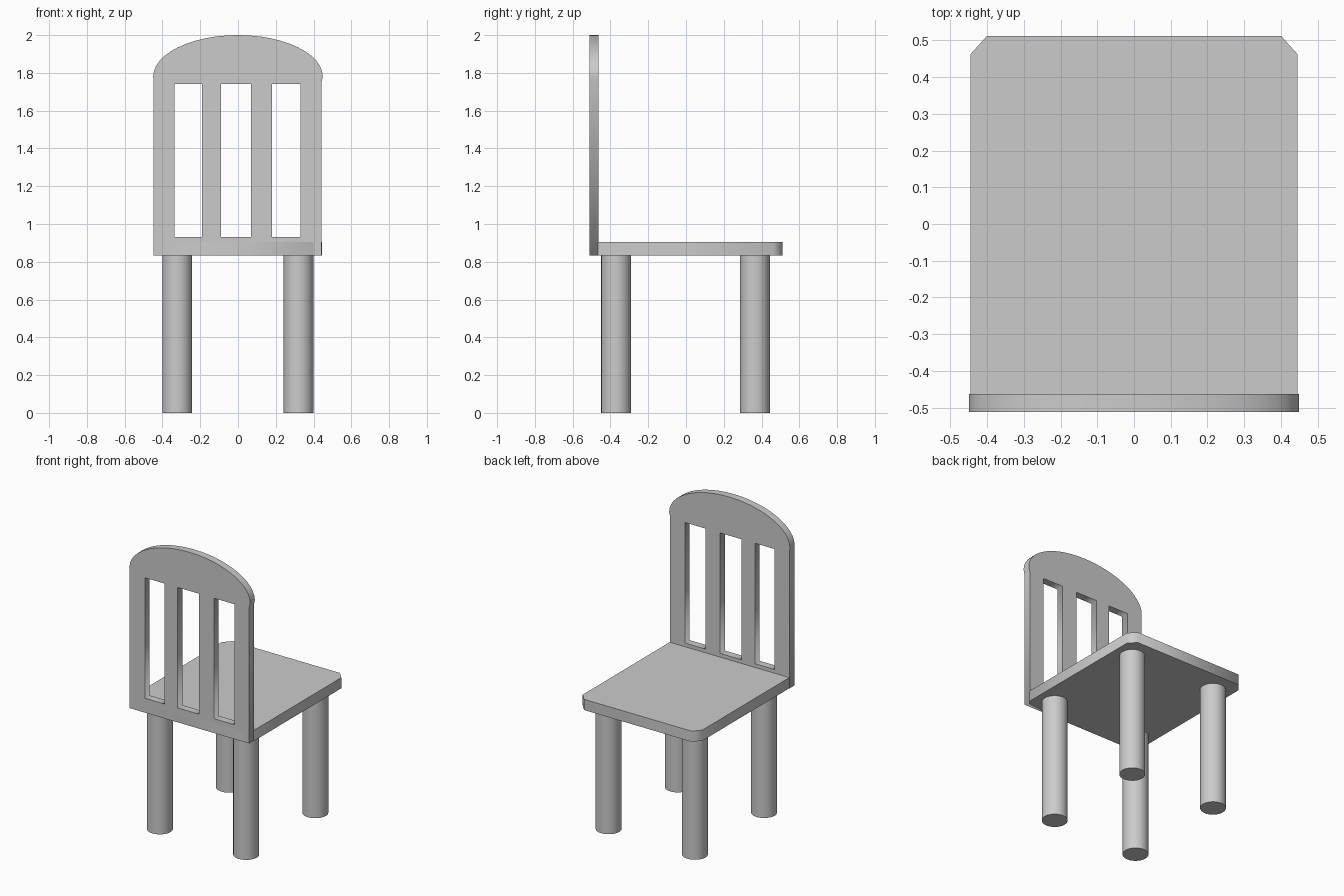
import bpy, bmesh, math

if "Cube" in bpy.data.objects:
    bpy.data.objects.remove(bpy.data.objects["Cube"])


def extrude_outline(name, outlines, half_depth):
    """Filled 2D outline (extra outlines become holes), extruded both ways, as a mesh."""
    curve = bpy.data.curves.new(name, 'CURVE')
    curve.dimensions = '2D'
    curve.fill_mode = 'BOTH'
    curve.extrude = half_depth
    for pts in outlines:
        spline = curve.splines.new('POLY')
        spline.points.add(len(pts) - 1)
        for p, (x, y) in zip(spline.points, pts):
            p.co = (x, y, 0, 1)
        spline.use_cyclic_u = True
    obj = bpy.data.objects.new(name, curve)
    bpy.context.collection.objects.link(obj)
    bpy.ops.object.select_all(action='DESELECT')
    obj.select_set(True)
    bpy.context.view_layer.objects.active = obj
    bpy.ops.object.convert(target='MESH')
    return bpy.context.object


# Seat: slab with clipped corners
W, D, CX, CY = 0.445, 0.512, 0.4, 0.462
seat = extrude_outline("seat", [[
    (-W, -CY), (-CX, -D), (CX, -D), (W, -CY),
    (W, CY), (CX, D), (-CX, D), (-W, CY)]], 0.036)
seat.location.z = 0.869

# Backrest: arched panel with three upright slots
arch = [(0.449 * math.cos(math.pi * i / 24), 1.78 + 0.22 * math.sin(math.pi * i / 24))
        for i in range(25)]
outer = [(-0.447, 0.833), (0.441, 0.833), (0.441, 1.745)] + arch + [(-0.447, 1.745)]
slots = [[(a, 0.93), (b, 0.93), (b, 1.74), (a, 1.74)]
         for a, b in ((-0.335, -0.19), (-0.09, 0.07), (0.18, 0.332))]
back = extrude_outline("backrest", [outer] + slots, 0.025)
back.rotation_euler.x = math.pi / 2
back.location.y = -0.487

# Legs: four round posts
for label, y in (("back", -0.37), ("front", 0.365)):
    for side, x in (("left", -0.322), ("right", 0.32)):
        bpy.ops.mesh.primitive_cylinder_add(vertices=32, radius=0.079, depth=0.84,
                                            location=(x, y, 0.42))
        bpy.context.object.name = f"{label}_{side}_leg"
        bpy.ops.object.shade_smooth_by_angle(angle=math.radians(30))
